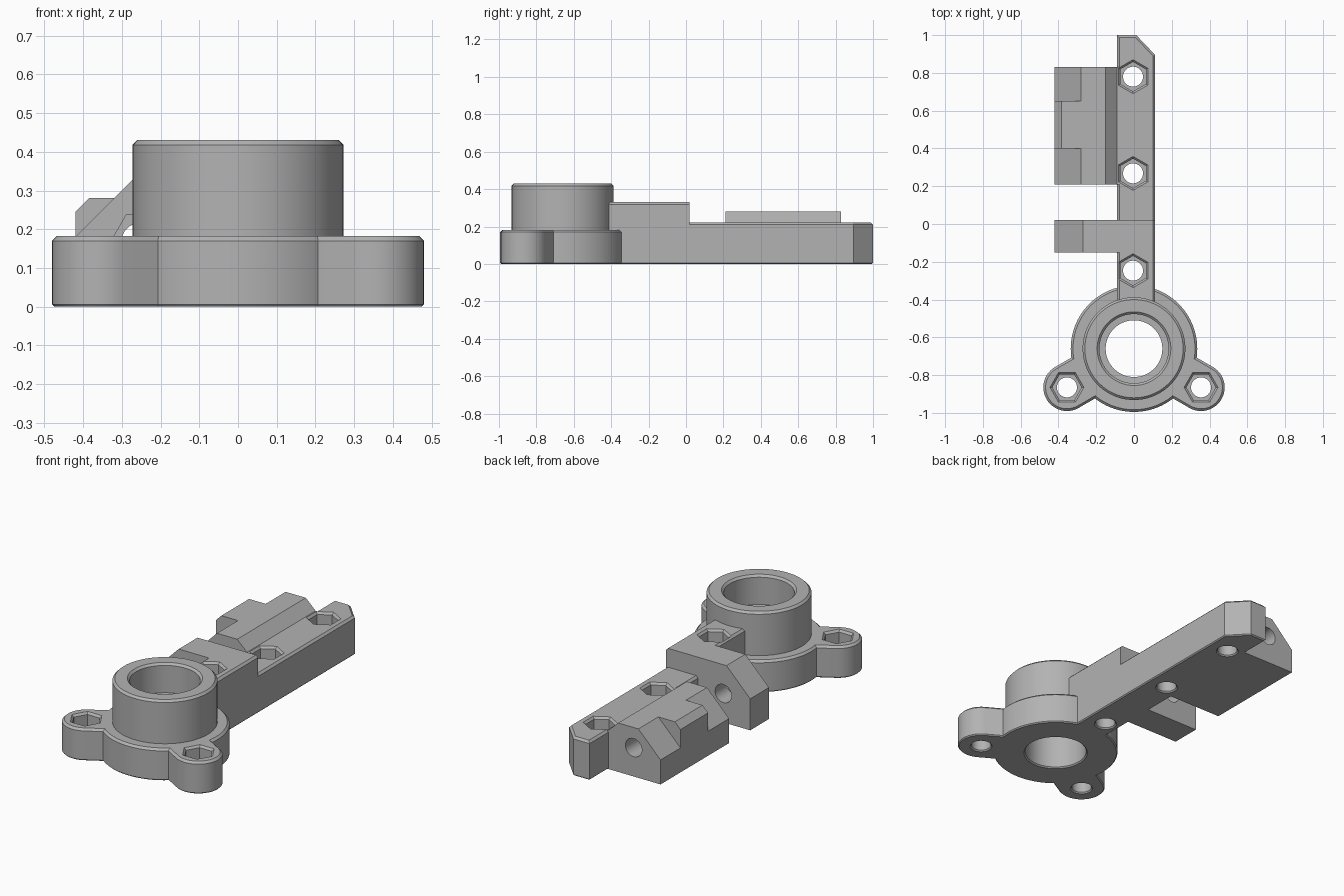
import bpy, bmesh
from math import sin, cos, pi, atan2

cube = bpy.data.objects.get("Cube")
if cube:
    bpy.data.objects.remove(cube, do_unlink=True)

grey = bpy.data.materials.new("plain grey")
grey.use_nodes = True
grey.diffuse_color = (0.45, 0.45, 0.45, 1)
grey.node_tree.nodes["Principled BSDF"].inputs["Base Color"].default_value = (0.45, 0.45, 0.45, 1)

CH = 0.012          # edge chamfer
HUB_Y = -0.66       # centre of the round hub
LOBES = [(-0.355, -0.865), (0.355, -0.865)]


def loft(name, loops):
    """Solid skinned through loops that have equal point counts."""
    bm = bmesh.new()
    rows = [[bm.verts.new(p) for p in loop] for loop in loops]
    n = len(rows[0])
    for a, b in zip(rows, rows[1:]):
        for i in range(n):
            j = (i + 1) % n
            bm.faces.new((a[i], a[j], b[j], b[i]))
    bm.faces.new(rows[0])
    bm.faces.new(rows[-1])
    bmesh.ops.recalc_face_normals(bm, faces=bm.faces)
    mesh = bpy.data.meshes.new(name)
    bm.to_mesh(mesh)
    bm.free()
    mesh.materials.append(grey)
    obj = bpy.data.objects.new(name, mesh)
    bpy.context.collection.objects.link(obj)
    return obj


def lathe(name, x, y, rings, sides=72, turn=0.0):
    """Upright turned solid from (radius, z) rings."""
    angles = [turn + 2 * pi * i / sides for i in range(sides)]
    return loft(name, [[(x + r * cos(a), y + r * sin(a), z) for a in angles]
                       for r, z in rings])


def along_y(name, profile, y0, y1):
    """An xz profile pushed along y."""
    return loft(name, [[(x, y, z) for x, z in profile] for y in (y0, y1)])


def ring_xz(x, z, r, sides):
    return [(x + r * cos(2 * pi * i / sides), z + r * sin(2 * pi * i / sides))
            for i in range(sides)]


def slab(name, outline, top, low=0.006):
    """Plate with chamfered rims; outline(d) gives the outline inset by d."""
    layers = [(low, 0), (0, low), (0, top - CH), (CH, top)]
    return loft(name, [[(x, y, z) for x, y in outline(d)] for d, z in layers])


def ear_outline(cx, cy):
    """Rounded ear reaching from the hub axis to a screw centre."""
    heading = atan2(cy - HUB_Y, cx)

    def outline(d):
        r = 0.125 - d
        pts = []
        for px, py, start in ((cx, cy, heading - pi / 2), (0, HUB_Y, heading + pi / 2)):
            pts += [(px + r * cos(start + pi * i / 24), py + r * sin(start + pi * i / 24))
                    for i in range(25)]
        return pts
    return outline


def bar_outline(d):
    """Long bar with one clipped far corner."""
    k = d * 0.41
    return [(-0.09 + d, -0.45), (0.112 - d, -0.45), (0.112 - d, 0.895 - k),
            (0.012 - k, 1 - d), (-0.09 + d, 1 - d)]


# Hub and its ears
parts = [
    lathe("hub_flange", 0, HUB_Y, [(0.329, 0), (0.335, 0.006), (0.335, 0.17), (0.323, 0.182)], 96),
    lathe("hub_sleeve", 0, HUB_Y, [(0.272, 0.05), (0.272, 0.418), (0.26, 0.43)], 96),
]
for side, (x, y) in zip(("right", "left"), LOBES):
    parts.append(slab(side + "_ear", ear_outline(x, y), 0.182))

# Bar, its raised half and the clamp blocks beside it
parts.append(slab("long_bar", bar_outline, 0.222))
parts.append(along_y("raised_bar", [(-0.09, 0.05), (0.112, 0.05), (0.112, 0.33 - CH),
                                    (0.1, 0.33), (-0.078, 0.33), (-0.09, 0.33 - CH)], -0.45, 0.02))
parts.append(along_y("near_block", [(0, 0), (0, 0.33), (-0.27, 0.33), (-0.42, 0.18),
                                    (-0.42, 0)], -0.15, 0.02))
parts.append(along_y("far_block", [(-0.05, 0), (-0.05, 0.222), (-0.09, 0.222), (-0.152, 0.28),
                                   (-0.28, 0.28), (-0.42, 0.14), (-0.42, 0)], 0.21, 0.83))
parts.append(along_y("far_block_lug", [(-0.2, 0.05), (-0.2, 0.28), (-0.385, 0.28),
                                       (-0.42, 0.245), (-0.42, 0.05)], 0.4, 0.65))

# Cutters: hub bore with inner rib, screw holes with nut pockets, cross hole
cutters = [lathe("bore_cutter", 0, HUB_Y,
                 [(0.172, -0.05), (0.172, 0), (0.165, 0.007), (0.165, 0.23), (0.15, 0.235),
                  (0.15, 0.26), (0.183, 0.262), (0.183, 0.418), (0.195, 0.43), (0.195, 0.5)], 96)]
screws = [(x, y, 0.182, 0) for x, y in LOBES]
screws += [(-0.005, y, top, pi / 6) for y, top in ((-0.247, 0.33), (0.268, 0.222), (0.78, 0.222))]
for x, y, top, turn in screws:
    cutters.append(lathe("screw_cutter", x, y, [(0.06, -0.05), (0.06, 0), (0.053, 0.007),
                                                (0.053, 0.5)], 32))
    cutters.append(lathe("nut_cutter", x, y, [(0.078, top - 0.1), (0.078, top - CH),
                                              (0.09, top), (0.09, top + 0.1)], 6, turn))
cutters.append(along_y("cross_hole_cutter", ring_xz(-0.25, 0.165, 0.052, 32), -0.3, 0.95))
cutters.append(along_y("cross_nut_cutter", ring_xz(-0.245, 0.16, 0.088, 6), -0.2, -0.09))

for part in parts:
    bpy.context.view_layer.objects.active = part
    for cutter in cutters:
        mod = part.modifiers.new("cut", 'BOOLEAN')
        mod.operation = 'DIFFERENCE'
        mod.solver = 'EXACT'
        mod.object = cutter
        bpy.ops.object.modifier_apply(modifier=mod.name)
    part.data.polygons.foreach_set("use_smooth", [True] * len(part.data.polygons))
    part.data.set_sharp_from_angle(angle=pi / 7)

for cutter in cutters:
    bpy.data.objects.remove(cutter, do_unlink=True)
